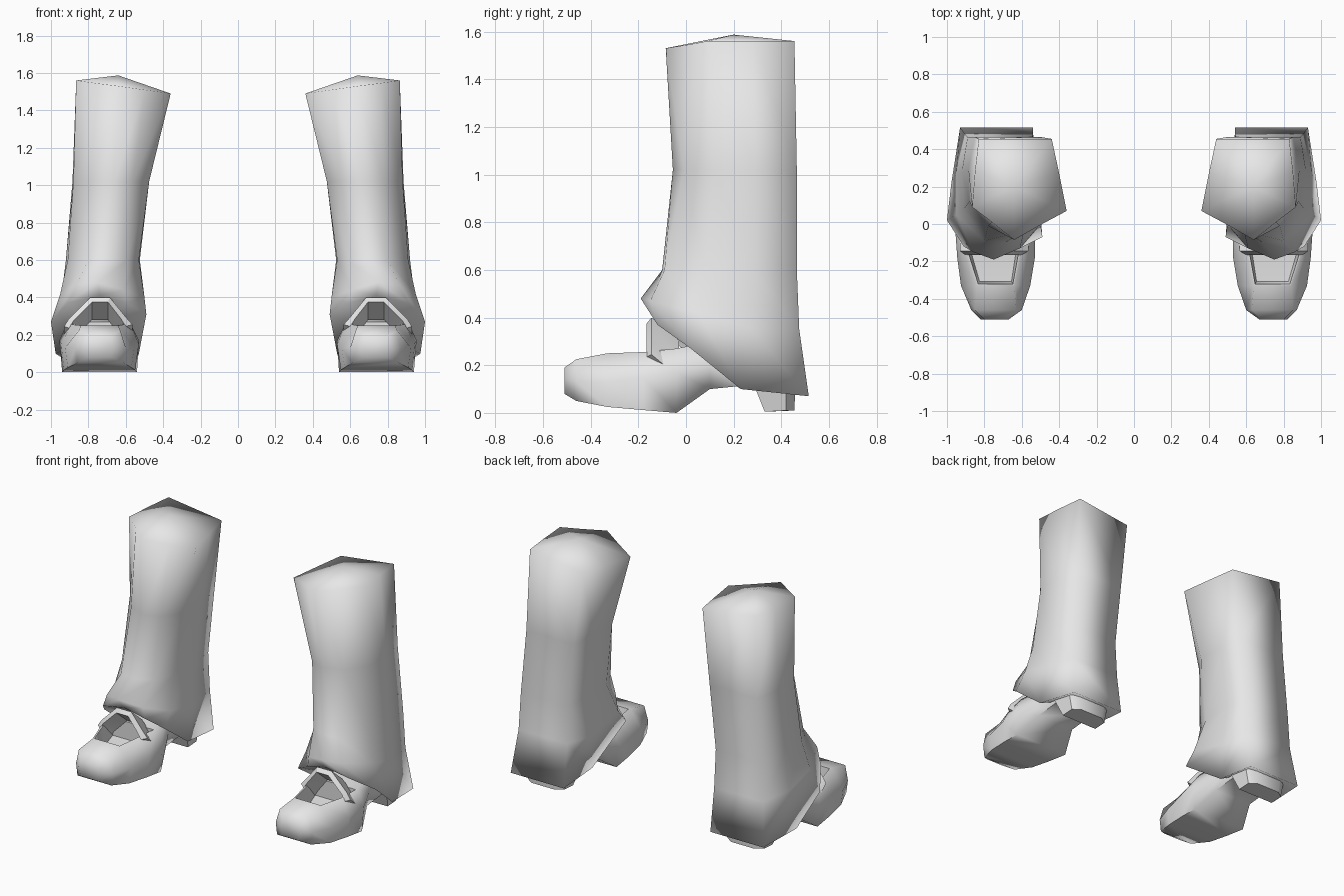
import bpy, bmesh, math
from mathutils import Vector

cube = bpy.data.objects.get("Cube")
if cube:
    bpy.data.objects.remove(cube, do_unlink=True)

grey = bpy.data.materials.new("light_grey")
grey.use_nodes = True
grey.diffuse_color = (0.8, 0.8, 0.8, 1)
grey.node_tree.nodes["Principled BSDF"].inputs["Base Color"].default_value = (0.8, 0.8, 0.8, 1)


def finish(bm, name, side, smooth_angle):
    """Mirror to the wanted side, fix normals and add to the scene."""
    for v in bm.verts:
        v.co.x *= side
    bmesh.ops.recalc_face_normals(bm, faces=bm.faces)
    mesh = bpy.data.meshes.new(name)
    bm.to_mesh(mesh)
    bm.free()
    mesh.materials.append(grey)
    obj = bpy.data.objects.new(name, mesh)
    bpy.context.collection.objects.link(obj)
    bpy.ops.object.select_all(action='DESELECT')
    obj.select_set(True)
    bpy.context.view_layer.objects.active = obj
    if smooth_angle >= 180:
        bpy.ops.object.shade_smooth()
    elif smooth_angle:
        bpy.ops.object.shade_smooth_by_angle(angle=math.radians(smooth_angle))


def loft(bm, rings):
    """Skin equal-sized closed rings; returns vertex rows and face rows."""
    rows = [[bm.verts.new(p) for p in ring] for ring in rings]
    faces = []
    for a, b in zip(rows, rows[1:]):
        n = len(a)
        faces.append([bm.faces.new((a[i], a[(i + 1) % n], b[(i + 1) % n], b[i]))
                      for i in range(n)])
    return rows, faces


def fan(bm, row, centre):
    c = bm.verts.new(centre)
    for i, v in enumerate(row):
        bm.faces.new((v, row[(i + 1) % len(row)], c))


# Trouser rings run: front inner, front, front outer, outer, outer rear,
# back outer, back inner, inner rear, inner
TOP = [(.50, -.005, 1.51), (.64, -.085, 1.53), (.76, .01, 1.545), (.865, .09, 1.56),
       (.85, .28, 1.56), (.83, .455, 1.56), (.44, .455, 1.51), (.40, .27, 1.50), (.36, .07, 1.49)]
SHIN = [(.56, -.02), (.66, -.055), (.78, -.01), (.88, .12), (.885, .29),
        (.85, .465), (.50, .465), (.475, .3), (.475, .10)]
ANKLE = [(.59, -.05), (.69, -.10), (.80, -.09), (.91, .08), (.92, .28),
         (.89, .465), (.545, .465), (.525, .3), (.53, .08)]
CREST = [(.61, -.13, .44), (.75, -.19, .48), (.86, -.15, .47), (.95, .05, .42),
         (.95, .27, .36), (.90, .475, .35), (.54, .475, .35), (.515, .27, .33), (.50, .0, .40)]
HEM = [(.60, -.125, .37), (.74, -.14, .41), (.91, -.12, .37), (1.0, .02, .27),
       (.975, .23, .10), (.93, .515, .07), (.54, .515, .07), (.53, .23, .10), (.49, -.07, .31)]

# Shoe stations: y, bottom x pair, side x pair, top x pair, z of bottom, side, top
SHOE = [(-.51, .68, .80, .67, .82, .68, .80, .08, .14, .19),
        (-.46, .61, .86, .60, .87, .63, .85, .05, .13, .225),
        (-.33, .57, .91, .555, .925, .64, .84, .025, .13, .25),
        (-.18, .55, .93, .53, .945, .61, .89, .012, .15, .255),
        (-.04, .54, .94, .53, .955, .58, .91, .0, .17, .27),
        (.10, .60, .88, .58, .90, .62, .86, .10, .20, .30),
        (.30, .60, .88, .58, .90, .62, .86, .12, .20, .30)]


def build_trouser(name, side):
    bm = bmesh.new()
    rings = [TOP, [(x, y, 1.02) for x, y in SHIN], [(x, y, .6) for x, y in ANKLE], CREST, HEM]
    rows, _ = loft(bm, rings)
    fan(bm, rows[0], (.64, .2, 1.587))
    fan(bm, rows[-1], (.73, .22, .21))
    finish(bm, name, side, 180)


def build_shoe(name, side):
    bm = bmesh.new()
    rings = [[(bl, y, zb), (sl, y, zs), (tl, y, zt), (tr, y, zt), (sr, y, zs), (br, y, zb)]
             for y, bl, br, sl, sr, tl, tr, zb, zs, zt in SHOE]
    rows, faces = loft(bm, rings)
    bm.faces.new(rows[0])
    bm.faces.new(rows[-1])
    bmesh.ops.recalc_face_normals(bm, faces=bm.faces)
    # Sunken foot opening behind the toe
    opening = [faces[2][2], faces[3][2]]
    bmesh.ops.inset_region(bm, faces=opening, thickness=.012, depth=0)
    bmesh.ops.inset_region(bm, faces=opening, thickness=.012, depth=-.12)
    finish(bm, name, side, 75)


def build_strap(name, side):
    # Arched band over the instep, tilted down towards the heel
    bm = bmesh.new()
    outer = [(.565, .24), (.60, .28), (.685, .385), (.79, .385), (.905, .27), (.93, .23)]
    inner = [(.60, .23), (.625, .27), (.695, .36), (.78, .36), (.88, .26), (.90, .22)]
    rings = []
    for (xo, zo), (xi, zi) in zip(outer, inner):
        rings.append([(xo, -.145, zo + .015), (xo, -.03, zo - .08),
                      (xi, -.05, zi - .08), (xi, -.165, zi + .015)])
    rows, _ = loft(bm, rings)
    bm.faces.new(rows[0])
    bm.faces.new(rows[-1])
    finish(bm, name, side, 30)


def build_heel(name, side):
    bm = bmesh.new()
    rings = [[(.60, .33, .005), (.87, .33, .005), (.87, .42, .01), (.82, .455, .01),
              (.65, .455, .01), (.60, .42, .01)],
             [(.57, .28, .13), (.90, .28, .13), (.90, .42, .16), (.84, .46, .16),
              (.63, .46, .16), (.57, .42, .16)]]
    rows, _ = loft(bm, rings)
    bm.faces.new(rows[0])
    bm.faces.new(rows[-1])
    finish(bm, name, side, 40)


for label, side in (("left", 1), ("right", -1)):
    build_trouser(label + "_trouser_leg", side)
    build_shoe(label + "_shoe", side)
    build_strap(label + "_shoe_strap", side)
    build_heel(label + "_heel", side)
